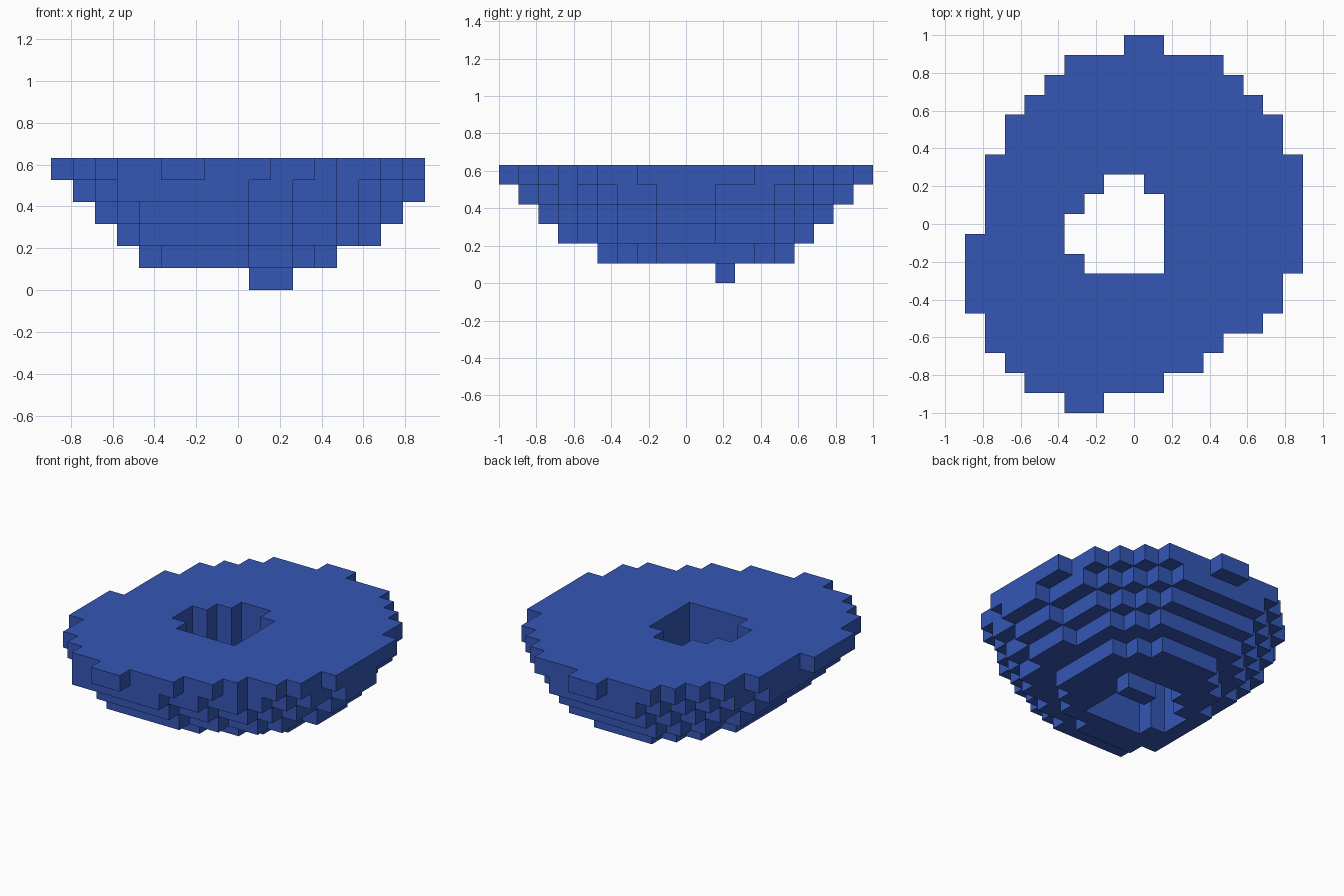
import bpy
import bmesh
from mathutils import Vector

cube = bpy.data.objects.get("Cube")
if cube:
    bpy.data.objects.remove(cube, do_unlink=True)

COLUMNS, ROWS = 17, 19
CELL = 2 / ROWS


def make_material(name, color):
    material = bpy.data.materials.new(name)
    material.use_nodes = True
    material.diffuse_color = color
    material.node_tree.nodes["Principled BSDF"].inputs["Base Color"].default_value = color
    return material


def rows_from(first_row, spans):
    """Map each row to the first and last column edge it covers."""
    return {first_row + n: span for n, span in enumerate(spans)}


def shrink(layer):
    """Step a layer inwards by one block on every side."""
    result = {}
    for row, (left, right) in layer.items():
        if row - 1 in layer and row + 1 in layer:
            before, after = layer[row - 1], layer[row + 1]
            start = max(left + 1, before[0], after[0])
            end = min(right - 1, before[1], after[1])
            if start < end:
                result[row] = (start, end)
    return result


# Layer outlines, listed from front to back
rim = rows_from(0, [(5, 7), (3, 10), (2, 12), (1, 13), (1, 15), (0, 16), (0, 16)]
                + [(0, 17)] * 2 + [(1, 17)] * 4 + [(2, 16)] * 2
                + [(3, 15), (4, 14), (5, 13), (8, 10)])
under_rim = rows_from(1, [(3, 9), (3, 11), (2, 13), (2, 14), (1, 15), (1, 16), (1, 16)]
                      + [(1, 17)] * 3 + [(1, 16)] + [(2, 16)] * 2
                      + [(3, 15), (4, 14), (5, 13), (6, 12)])
middle = shrink(under_rim)
lower = shrink(middle)
base = rows_from(5, [(5, 9), (4, 11), (4, 12)] + [(4, 13)] * 3
                 + [(5, 13)] * 2 + [(5, 13), (6, 12)])
base[14] = (7, 11)
base[13] = (6, 12)
foot = rows_from(11, [(9, 11)])
hole = rows_from(7, [(6, 10), (5, 10), (5, 10), (6, 10), (7, 9)])

# Gather the solid blocks, leaving the central hole open
blocks = set()
for level, layer in enumerate([foot, base, lower, middle, under_rim, rim]):
    for row, (left, right) in layer.items():
        gap = range(*hole.get(row, (0, 0)))
        blocks.update((col, row, level) for col in range(left, right) if col not in gap)

# Build only the exposed block faces
bm = bmesh.new()
corners = {}


def corner(point):
    if point not in corners:
        col, row, level = point
        corners[point] = bm.verts.new(
            Vector((col - COLUMNS / 2, row - ROWS / 2, level)) * CELL)
    return corners[point]


for block in blocks:
    for axis in range(3):
        u, v = (axis + 1) % 3, (axis + 2) % 3
        for side in (0, 1):
            neighbour = list(block)
            neighbour[axis] += 2 * side - 1
            if tuple(neighbour) in blocks:
                continue
            loop = []
            for du, dv in ((0, 0), (1, 0), (1, 1), (0, 1)):
                point = list(block)
                point[axis] += side
                point[u] += du
                point[v] += dv
                loop.append(corner(tuple(point)))
            bm.faces.new(loop if side else loop[::-1])

mesh = bpy.data.meshes.new("stepped_ring")
bm.to_mesh(mesh)
bm.free()
mesh.materials.append(make_material("blue", (0.035, 0.095, 0.46, 1)))
ring = bpy.data.objects.new("stepped_ring", mesh)
bpy.context.scene.collection.objects.link(ring)
